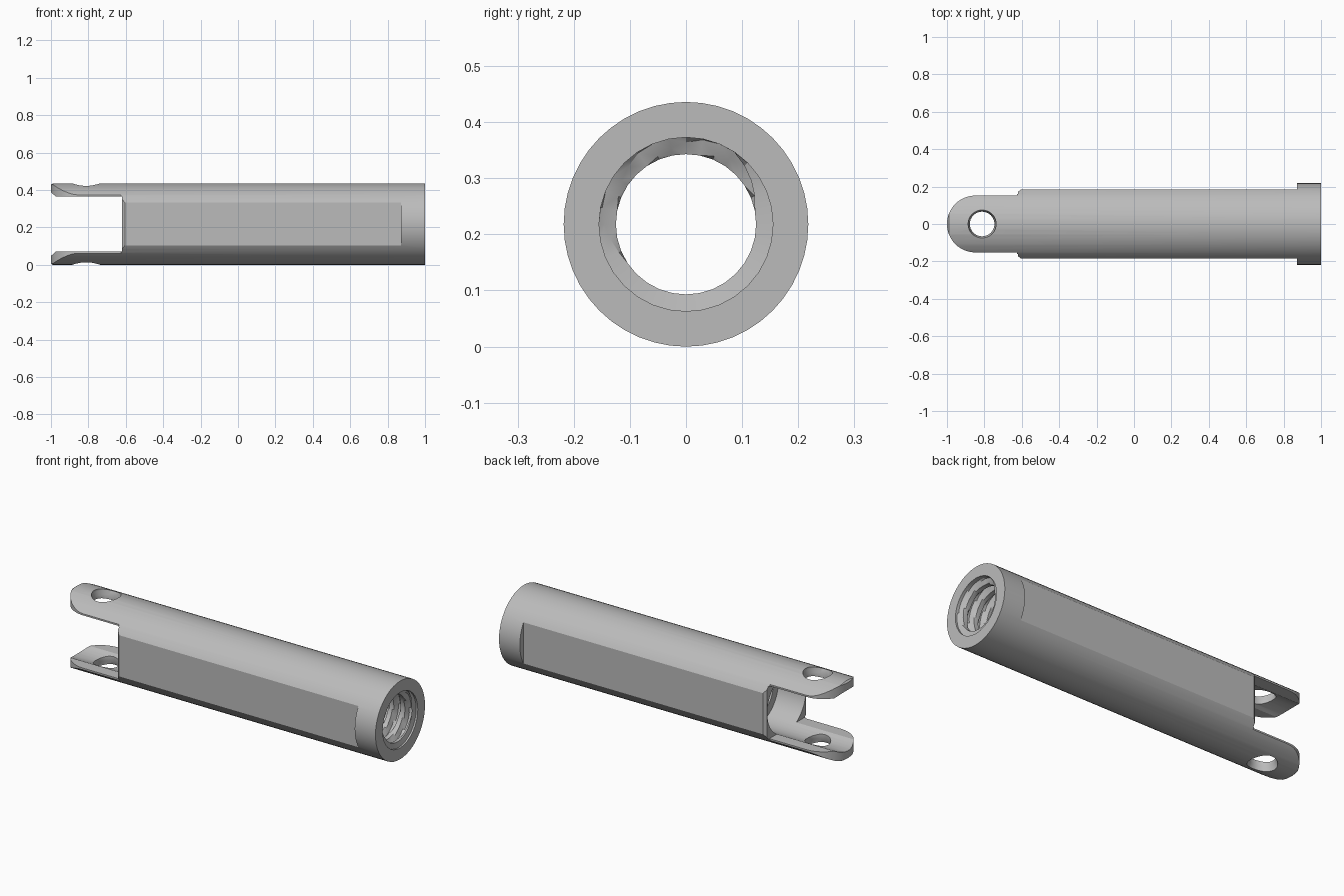
import bpy, bmesh, math
from mathutils import Matrix, Vector

if "Cube" in bpy.data.objects:
    bpy.data.objects.remove(bpy.data.objects["Cube"], do_unlink=True)

R = 0.218            # outer radius, also the height of the axis
PRONG = 0.152        # half width of the prongs
FLAT = 0.185         # half distance between the side flats
TO_X = Matrix.Translation((0, 0, R)) @ Matrix.Rotation(math.pi / 2, 4, 'Y')

steel = bpy.data.materials.new("grey steel")
steel.use_nodes = True
GREY = (0.5, 0.5, 0.5, 1)
steel.diffuse_color = GREY
steel.node_tree.nodes["Principled BSDF"].inputs["Base Color"].default_value = GREY


def finish(bm, name, matrix=Matrix()):
    bmesh.ops.recalc_face_normals(bm, faces=bm.faces)
    bm.transform(matrix)
    mesh = bpy.data.meshes.new(name)
    bm.to_mesh(mesh)
    bm.free()
    mesh.materials.append(steel)
    obj = bpy.data.objects.new(name, mesh)
    bpy.context.collection.objects.link(obj)
    return obj


def lathe(name, stations, segs, matrix, radius=None):
    """Capped solid of rings along z; radius(z, angle) may replace the station radius."""
    bm = bmesh.new()
    rings = []
    for z, r in stations:
        ring = []
        for i in range(segs):
            a = 2 * math.pi * i / segs
            q = radius(z, a) if radius else r
            ring.append(bm.verts.new((q * math.cos(a), q * math.sin(a), z)))
        rings.append(ring)
    for low, high in zip(rings, rings[1:]):
        for i in range(segs):
            j = (i + 1) % segs
            bm.faces.new((low[i], low[j], high[j], high[i]))
    bm.faces.new(rings[0])
    bm.faces.new(rings[-1])
    return finish(bm, name, matrix)


def prism(name, outline, z0, z1):
    bm = bmesh.new()
    face = bm.faces.new([bm.verts.new((x, y, z0)) for x, y in outline])
    new = bmesh.ops.extrude_face_region(bm, geom=[face])["geom"]
    top = [v for v in new if isinstance(v, bmesh.types.BMVert)]
    bmesh.ops.translate(bm, verts=top, vec=Vector((0, 0, z1 - z0)))
    return finish(bm, name)


def cut(target, tool, operation='DIFFERENCE'):
    mod = target.modifiers.new(tool.name, 'BOOLEAN')
    mod.operation, mod.object, mod.solver = operation, tool, 'EXACT'
    bpy.context.view_layer.objects.active = target
    bpy.ops.object.modifier_apply(modifier=mod.name)
    bpy.data.objects.remove(tool, do_unlink=True)


# Round bar with a slightly chamfered fork end
body = lathe("fork_sleeve", [(-1, R - 0.008), (-0.99, R), (1, R)], 48, TO_X)

# Plan outline: rounded prongs, chamfered shoulder, side flats, round collar
half = [(-1 + PRONG * (1 - math.cos(a)), PRONG * math.sin(a))
        for a in (math.pi / 2 * i / 12 for i in range(13))]
half += [(-0.625, PRONG), (-0.625, 0.168), (-0.605, FLAT),
         (0.872, FLAT), (0.872, 0.3), (1.1, 0.3)]
outline = half + [(x, -y) for x, y in reversed(half[1:])]
cut(body, prism("plan", outline, -0.1, 0.6), 'INTERSECT')

# Slot between the prongs
slot = [(-1.1, -0.3), (-0.62, -0.3), (-0.62, 0.3), (-1.1, 0.3)]
cut(body, prism("slot", slot, R - 0.147, R + 0.147))

# Wide bore behind the fork
cut(body, lathe("wide_bore", [(-1.1, 0.17), (-0.45, 0.17)], 48, TO_X))

# Threaded bore, opening at the collar
PITCH, MINOR, MAJOR, START = 0.07, 0.125, 0.155, 0.3


def thread(z, a):
    if z < START:
        return MINOR
    if z > 0.985:
        return MAJOR
    phase = (z / PITCH - a / (2 * math.pi)) % 1
    rise = min(1, max(0, 2.2 - abs(phase - 0.5) * 8))
    return MINOR + (MAJOR - MINOR) * rise


steps = 80
stations = [(-0.6, 0), (START - 0.01, 0)]
stations += [(START + (0.984 - START) * i / steps, 0) for i in range(steps + 1)]
stations += [(0.99, 0), (1.1, 0)]
cut(body, lathe("thread", stations, 32, TO_X, thread))

# Pin hole through both prongs, eased at the outer faces
hole = [(-0.3, 0.075), (-0.205, 0.075), (-0.185, 0.066),
        (0.185, 0.066), (0.205, 0.075), (0.3, 0.075)]
cut(body, lathe("pin_hole", hole, 32, Matrix.Translation((-0.812, 0, R))))

bpy.ops.object.select_all(action='DESELECT')
body.select_set(True)
bpy.context.view_layer.objects.active = body
bpy.ops.object.shade_smooth_by_angle(angle=math.radians(25))
